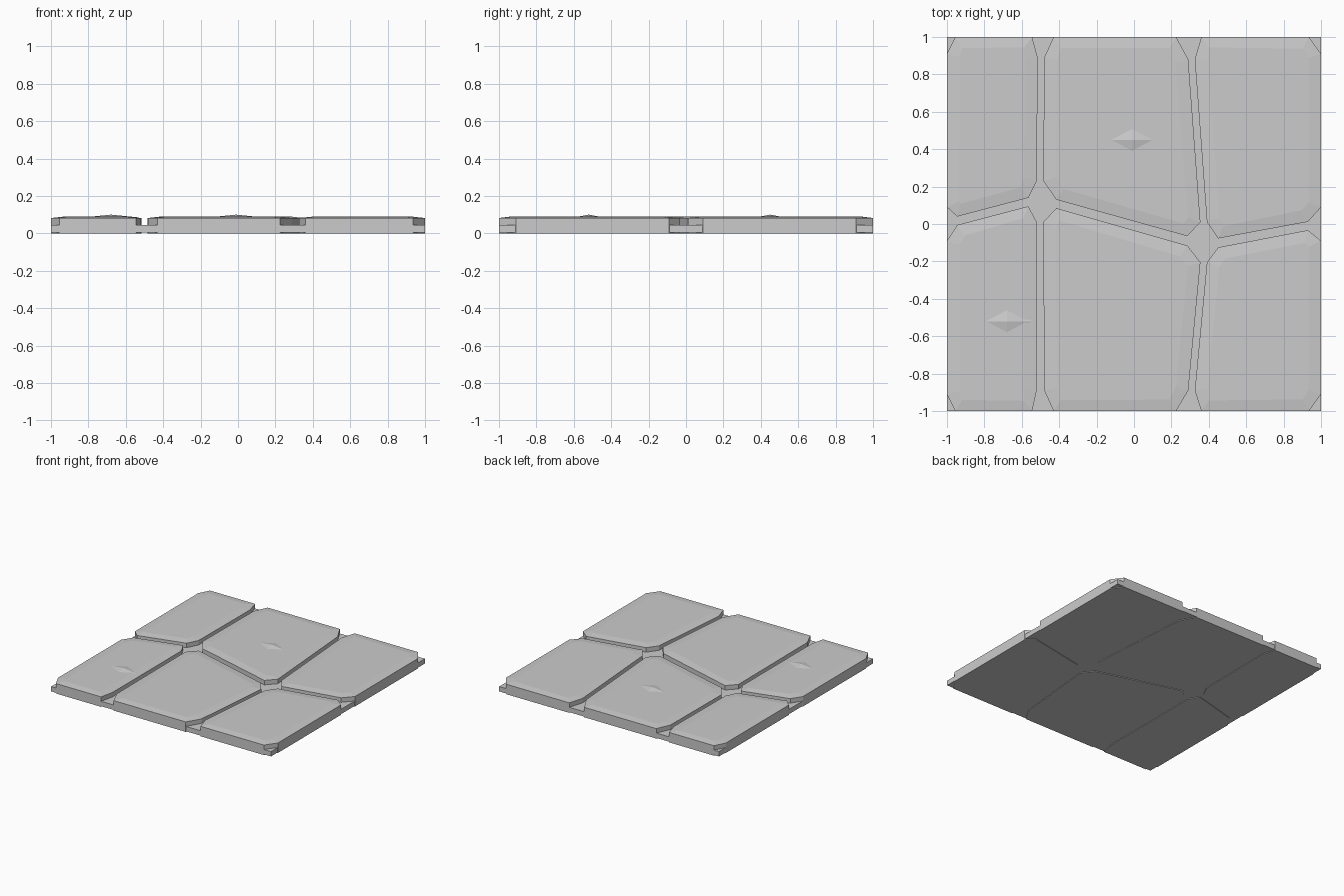
import bpy, bmesh

if "Cube" in bpy.data.objects:
    bpy.data.objects.remove(bpy.data.objects["Cube"])

EDGE_Z, TOP_Z, INSET = 0.082, 0.089, 0.07


def new_object(name, bm):
    bmesh.ops.recalc_face_normals(bm, faces=bm.faces)
    mesh = bpy.data.meshes.new(name)
    bm.to_mesh(mesh)
    bm.free()
    obj = bpy.data.objects.new(name, mesh)
    bpy.context.collection.objects.link(obj)
    return obj


def stone(name, outline):
    # Extruded outline with a very slightly crowned top
    bm = bmesh.new()
    base = bm.faces.new([bm.verts.new((x, y, 0)) for x, y in outline])
    ext = bmesh.ops.extrude_face_region(bm, geom=[base], use_keep_orig=True)["geom"]
    for v in [g for g in ext if isinstance(g, bmesh.types.BMVert)]:
        v.co.z = EDGE_Z
    bmesh.ops.recalc_face_normals(bm, faces=bm.faces)
    top = [f for f in bm.faces if f.calc_center_median().z > EDGE_Z - 0.001]
    bmesh.ops.inset_region(bm, faces=top, thickness=INSET)
    for f in top:
        for v in f.verts:
            v.co.z = TOP_Z
    return new_object(name, bm)


# Mortar bed between the stones
bm = bmesh.new()
bmesh.ops.create_cube(bm, size=1)
bmesh.ops.scale(bm, vec=(1.998, 1.998, 0.04), verts=bm.verts)
bmesh.ops.translate(bm, vec=(0, 0, 0.025), verts=bm.verts)
new_object("mortar_bed", bm)

# Six paving stones with clipped corners
stones = {
    "back_left": [(-1, .09), (-.945, .04), (-.565, .14), (-.52, .23),
                  (-.515, .89), (-.545, 1), (-.955, 1), (-1, .91)],
    "back_middle": [(-.485, .23), (-.415, .13), (.285, -.065), (.355, .01),
                    (.29, .88), (.225, 1), (-.43, 1), (-.48, .89)],
    "back_right": [(.39, .01), (.45, -.077), (.93, .012), (1, .09),
                   (1, .91), (.935, 1), (.36, 1), (.325, .88)],
    "front_left": [(-1, -.09), (-.945, -.005), (-.565, .095), (-.52, .01),
                   (-.52, -.89), (-.545, -1), (-.955, -1), (-1, -.91)],
    "front_middle": [(-.485, .01), (-.415, .085), (.285, -.115), (.355, -.205),
                     (.29, -.89), (.225, -1), (-.43, -1), (-.48, -.89)],
    "front_right": [(.39, -.205), (.45, -.125), (.93, -.033), (1, -.09),
                    (1, -.91), (.935, -1), (.36, -1), (.325, -.89)],
}
for name, outline in stones.items():
    stone("stone_" + name, outline)

# Small raised diamond chips on two stones
for i, (x, y) in enumerate([(-.01, .45), (-.68, -.52)]):
    bm = bmesh.new()
    bmesh.ops.create_cone(bm, cap_ends=True, segments=4, radius1=1, radius2=0, depth=1)
    bmesh.ops.scale(bm, vec=(.14, .075, .014), verts=bm.verts)
    bmesh.ops.translate(bm, vec=(x, y, .093), verts=bm.verts)
    new_object(f"stone_chip_{i + 1}", bm)
